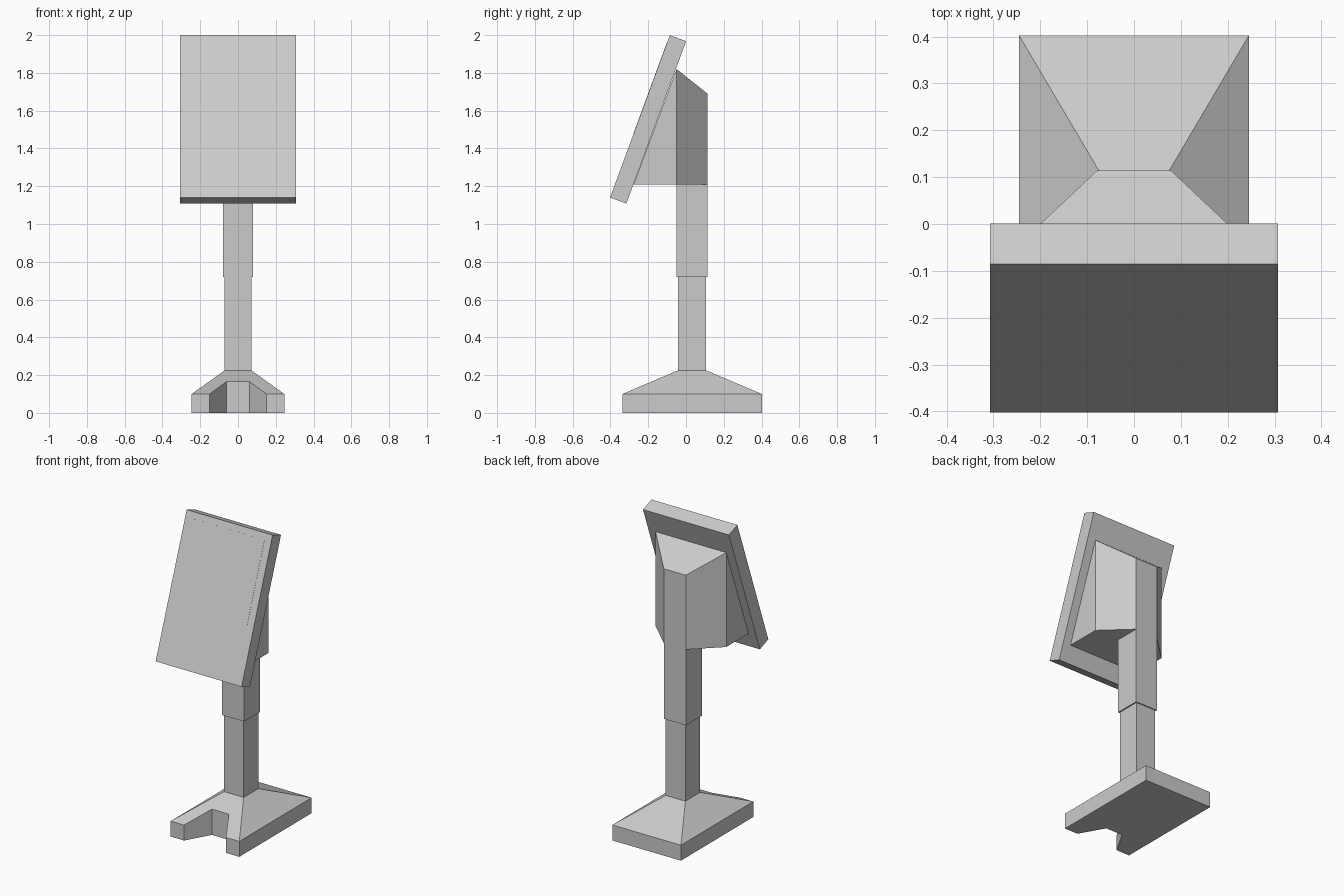
import bpy, math
from mathutils import Matrix

if "Cube" in bpy.data.objects:
    bpy.data.objects.remove(bpy.data.objects["Cube"])


def make(name, verts, faces):
    me = bpy.data.meshes.new(name)
    me.from_pydata(verts, [], faces)
    me.validate()
    ob = bpy.data.objects.new(name, me)
    bpy.context.collection.objects.link(ob)
    return ob


def box(name, x, y0, y1, z0, z1):
    """Box centred on x = 0 with half width x."""
    v = [(sx * x, y, z) for z in (z0, z1) for sx, y in ((-1, y0), (1, y0), (1, y1), (-1, y1))]
    f = [(3, 2, 1, 0), (4, 5, 6, 7)] + [(i, (i + 1) % 4, (i + 1) % 4 + 4, i + 4) for i in range(4)]
    return make(name, v, f)


# Foot: notched outline, vertical rim, sloped faces up to the post
FRONT, BACK, RIM, TOP = -0.337, 0.402, 0.10, 0.225
PX, PF, PB = 0.071, -0.043, 0.107
notch_y = -0.18
notch_z = RIM + (TOP - RIM) * (notch_y - FRONT) / (PF - FRONT)
right = [(0.06, notch_y, notch_z), (0.15, FRONT, RIM), (0.245, FRONT, RIM), (0.245, BACK, RIM)]
ring = right + [(-x, y, z) for x, y, z in reversed(right)]
n = len(ring)
verts = [(x, y, 0) for x, y, _ in ring] + ring
verts += [(PX, PF, TOP), (PX, PB, TOP), (-PX, PB, TOP), (-PX, PF, TOP)]
faces = [tuple(reversed(range(n)))]
faces += [(i, (i + 1) % n, (i + 1) % n + n, i + n) for i in range(n)]
t = 2 * n
faces += [(n + 5, n + 6, n + 7, n, n + 1, n + 2, t, t + 3),
          (n + 2, n + 3, t + 1, t), (n + 3, n + 4, t + 2, t + 1),
          (n + 4, n + 5, t + 3, t + 2), (t, t + 1, t + 2, t + 3)]
make("foot", verts, faces)

# Two-stage post
box("lower_post", PX, PF, PB, TOP, 0.72)
box("upper_post", 0.079, -0.05, 0.114, 0.72, 1.215)

# Bracket: tapered housing joining the post to the back of the screen
half = [(0.079, 0.114, 1.21), (0.079, 0.114, 1.69), (0.253, -0.05, 1.21),
        (0.253, -0.05, 1.82), (0.253, -0.277, 1.21)]
verts = half + [(-x, y, z) for x, y, z in half]
make("screen_bracket", verts, [
    (0, 5, 6, 1), (0, 1, 3, 2), (5, 7, 8, 6), (2, 3, 4), (7, 9, 8),
    (1, 6, 8, 3), (0, 2, 4, 9, 7, 5), (4, 3, 8, 9)])

# Tilted screen slab and its flush display area
# (local y = thickness from the front, local z = along the slab)
tilt = Matrix.Translation((0, -0.402, 1.14)) @ Matrix.Rotation(math.radians(-20.2), 4, 'X')
length = 0.916
screen = box("screen_housing", 0.307, 0, 0.092, 0, length)
display = box("display", 0.26, -0.001, 0.01, 0.36, 0.875)
for ob in (screen, display):
    ob.data.transform(tilt)
